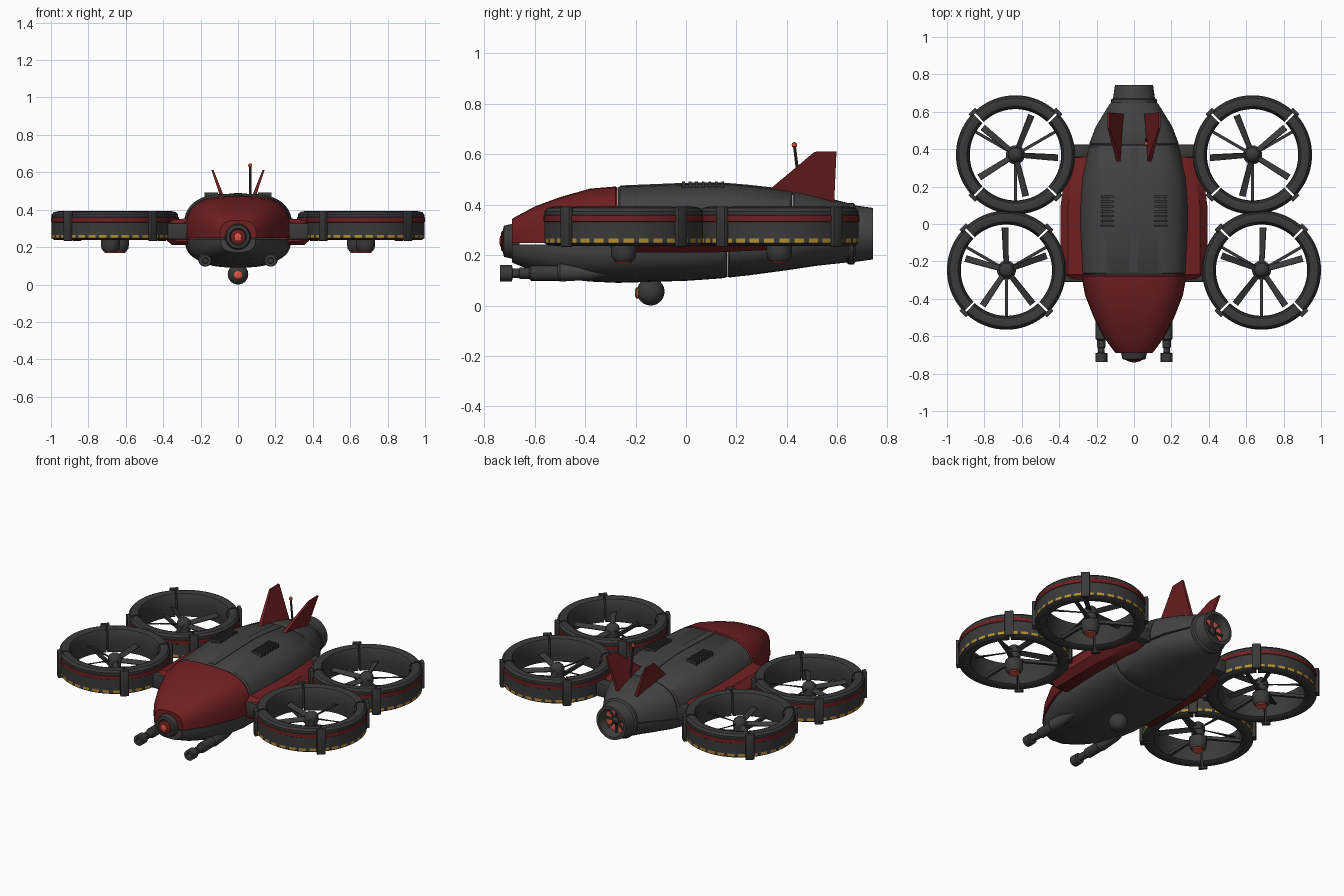
import bpy, bmesh, math
from mathutils import Vector, Matrix

if "Cube" in bpy.data.objects:
    bpy.data.objects.remove(bpy.data.objects["Cube"])

def material(name, rgb):
    m = bpy.data.materials.new(name)
    m.diffuse_color = (*rgb, 1)
    m.use_nodes = True
    m.node_tree.nodes["Principled BSDF"].inputs["Base Color"].default_value = m.diffuse_color
    return m

GREY = material("hull grey", (0.055, 0.055, 0.056))
DARK = material("dark metal", (0.042, 0.042, 0.043))
RED = material("deep red", (0.16, 0.014, 0.016))
YELLOW = material("hazard yellow", (0.45, 0.27, 0.035))
GLOW = material("glow red", (0.75, 0.09, 0.05))

def finish(name, bm, mats, angle=35):
    bmesh.ops.recalc_face_normals(bm, faces=bm.faces)
    me = bpy.data.meshes.new(name)
    bm.to_mesh(me)
    bm.free()
    for m in mats:
        me.materials.append(m)
    ob = bpy.data.objects.new(name, me)
    bpy.context.collection.objects.link(ob)
    bpy.ops.object.select_all(action='DESELECT')
    ob.select_set(True)
    bpy.context.view_layer.objects.active = ob
    bpy.ops.object.shade_smooth_by_angle(angle=math.radians(angle))
    return ob

def loft(name, rings, mats, pick=None):
    """Skin closed loops of points, cap both ends; pick(i, j) gives the material."""
    bm = bmesh.new()
    vs = [[bm.verts.new(p) for p in r] for r in rings]
    n = len(rings[0])
    for i in range(len(rings) - 1):
        for j in range(n):
            k = (j + 1) % n
            f = bm.faces.new((vs[i][j], vs[i][k], vs[i + 1][k], vs[i + 1][j]))
            f.material_index = pick(i, j) if pick else 0
    bm.faces.new(vs[0])
    bm.faces.new(vs[-1])
    return finish(name, bm, mats)

def lathe(name, prof, at, axis, mats, pick=None, n=32):
    """Revolve (radius, height) pairs about the y or z axis."""
    rings = []
    for r, t in prof:
        ring = []
        for k in range(n):
            a = 2 * math.pi * k / n
            c, s = r * math.cos(a), r * math.sin(a)
            ring.append(Vector(at) + Vector((c, s, t) if axis == 'z' else (c, t, s)))
        rings.append(ring)
    return loft(name, rings, mats, pick)

def box(name, at, size, mat, bevel=0.0, turn=0.0):
    bm = bmesh.new()
    bmesh.ops.create_cube(bm, size=1)
    bmesh.ops.scale(bm, vec=size, verts=bm.verts)
    if bevel:
        bmesh.ops.bevel(bm, geom=bm.edges[:], offset=bevel, segments=2, profile=0.5, affect='EDGES')
    bmesh.ops.transform(bm, matrix=Matrix.Translation(at) @ Matrix.Rotation(turn, 4, 'Z'), verts=bm.verts)
    return finish(name, bm, [mat])

# Hull stations: y, half width, top z, bottom z
ST = [(-0.69, 0.10, 0.345, 0.17), (-0.60, 0.165, 0.393, 0.135), (-0.50, 0.215, 0.43, 0.108),
      (-0.38, 0.262, 0.464, 0.095), (-0.27, 0.282, 0.473, 0.09), (0.0, 0.294, 0.484, 0.098),
      (0.13, 0.291, 0.486, 0.107), (0.25, 0.28, 0.476, 0.12), (0.40, 0.25, 0.46, 0.14),
      (0.52, 0.205, 0.437, 0.158), (0.65, 0.125, 0.405, 0.172)]

def station(y):
    for a, b in zip(ST, ST[1:]):
        if y <= b[0] + 1e-6:
            t = (y - a[0]) / (b[0] - a[0])
            return [p + (q - p) * t for p, q in zip(a, b)][1:]
    return list(ST[-1][1:])

def half_section(y, upper, scale):
    w, zt, zb = station(y)
    tail = min(1, max(0, (y - 0.3) / 0.35))
    seam = 0.245 + 0.04 * tail
    e = 2 / ((3.2 if upper else 2.6) * (1 - tail) + 2.1 * tail)
    h = (zt - seam - 0.003) if upper else (zb - seam + 0.003)
    base = seam + (0.003 if upper else -0.003)
    w *= scale * (1 if upper else 0.965)
    pts = []
    for k in range(25):
        a = math.pi * k / 24
        c, s = math.cos(a), abs(math.sin(a))
        pts.append((math.copysign(abs(c) ** e, c) * w, y, base + h * scale * s ** e))
    return pts

def hull(name, y0, y1, upper, mat):
    ys = [y0, y0 + 0.008] + [s[0] for s in ST if y0 + 0.02 < s[0] < y1 - 0.02] + [y1 - 0.008, y1]
    rings = [half_section(y, upper, 0.975 if y in (y0, y1) else 1) for y in ys]
    loft(name, rings, [mat])

hull("nose_cowl", -0.69, -0.272, True, RED)
hull("upper_hull", -0.27, 0.42, True, GREY)
hull("upper_tail", 0.422, 0.65, True, GREY)
hull("lower_hull_front", -0.69, 0.162, False, GREY)
hull("lower_hull_rear", 0.164, 0.65, False, GREY)

# Raised spine strip
loft("spine_strip", [[(x, y, station(y)[1] + d) for x, d in
     ((-0.022, -0.01), (0.022, -0.01), (0.022, 0.003), (-0.022, 0.003))]
     for y in (-0.26, 0.0, 0.13, 0.25, 0.41)], [GREY])

# Tail nozzle with glowing turbine
lathe("tail_nozzle", [(0.10, 0.62), (0.122, 0.645), (0.122, 0.665), (0.112, 0.672), (0.102, 0.742),
      (0.085, 0.742), (0.078, 0.70), (0.076, 0.68)], (0, 0, 0.285), 'y', [GREY, GLOW])
lathe("turbine_glow", [(0.077, 0.676), (0.077, 0.684)], (0, 0, 0.285), 'y', [GLOW])
for k in range(4):
    a = math.pi * k / 4
    d, n = Vector((math.cos(a), 0, math.sin(a))), Vector((-math.sin(a), 0, math.cos(a)))
    c = Vector((0, 0, 0.285))
    loft("turbine_vane", [[c + d * u * 0.076 + n * v * 0.006 + Vector((0, y, 0))
         for u, v in ((-1, -1), (1, -1), (1, 1), (-1, 1))] for y in (0.68, 0.695)], [DARK])
lathe("turbine_hub", [(0.022, 0.68), (0.022, 0.70), (0.008, 0.712)], (0, 0, 0.285), 'y', [DARK], n=16)

# Nose sensor eye
lathe("nose_sensor", [(0.075, -0.66), (0.068, -0.695), (0.062, -0.722), (0.046, -0.726), (0.04, -0.715)],
      (0, 0, 0.255), 'y', [DARK])
lathe("nose_lens_ring", [(0.04, -0.71), (0.04, -0.73), (0.032, -0.734)], (0, 0, 0.255), 'y', [RED])
lathe("nose_lens", [(0.022, -0.73), (0.02, -0.737), (0.008, -0.74)], (0, 0, 0.255), 'y', [GLOW], n=20)

# Belly camera ball
lathe("camera_ball", [(max(0.002, 0.055 * math.cos(math.radians(a))), 0.055 * math.sin(math.radians(a)))
      for a in range(-90, 91, 15)], (0, -0.14, 0.055), 'z', [DARK], n=24)
lathe("camera_mount", [(0.03, 0.085), (0.04, 0.115)], (0, -0.14, 0), 'z', [DARK], n=20)
lathe("camera_lens", [(0.022, 0.0), (0.022, -0.012), (0.012, -0.018)], (0, -0.185, 0.05), 'y', [GLOW], n=16)

# Antenna
loft("antenna_mast", [[(0.065 + 0.006 * math.cos(a), y + 0.006 * math.sin(a), z) for a in
     (math.radians(45 * k) for k in range(8))] for y, z in ((0.455, 0.43), (0.43, 0.635))], [DARK])
lathe("antenna_tip", [(0.003, -0.011), (0.009, -0.007), (0.011, 0), (0.009, 0.007), (0.003, 0.011)],
      (0.065, 0.43, 0.637), 'z', [GLOW], n=12)

for s in (-1, 1):
    # Tail fins leaning outward
    prof = [(0.325, 0.455), (0.51, 0.61), (0.597, 0.612), (0.588, 0.41)]
    loft("tail_fin", [[(s * (0.085 + (z - 0.47) * 0.36 + t * (1 if z < 0.5 else 0.5)), y, z) for y, z in prof]
         for t in (-0.011, 0.011)], [RED])
    # Top vents
    box("vent_plate", (s * 0.143, 0.068, 0.474), (0.05, 0.17, 0.012), DARK)
    for k in range(7):
        box("vent_slat", (s * 0.143, -0.01 + k * 0.026, 0.48), (0.07, 0.011, 0.026), DARK)
    # Guns under the nose
    lathe("gun_fairing", [(0.01, -0.28), (0.03, -0.38), (0.037, -0.5), (0.03, -0.51)],
          (s * 0.175, 0, 0.132), 'y', [GREY], n=20)
    lathe("gun", [(0.03, -0.48), (0.03, -0.615), (0.022, -0.622), (0.022, -0.66), (0.018, -0.662),
          (0.018, -0.688), (0.032, -0.69), (0.032, -0.738), (0.016, -0.738), (0.014, -0.70)],
          (s * 0.175, 0, 0.128), 'y', [DARK], n=16)
    # Red side pods, tapered and chamfered
    rings = []
    for y, xo, g in ((-0.30, 0.365, 0.02), (-0.27, 0.392, 0), (0.10, 0.392, 0), (0.32, 0.362, 0.01), (0.38, 0.325, 0.03)):
        rings.append([(s * x, y, z) for x, z in ((0.22, 0.21 + g), (xo - 0.04, 0.21 + g), (xo, 0.245 + g / 2),
                     (xo, 0.30 - g / 2), (xo - 0.04, 0.345 - g), (0.22, 0.36 - g))])
    loft("side_pod", rings, [RED])
    # Arms to the ducts
    box("rear_arm", (s * 0.285, 0.39, 0.29), (0.13, 0.07, 0.085), DARK, 0.01)
    box("front_arm", (s * 0.325, -0.285, 0.285), (0.13, 0.05, 0.09), DARK, 0.01)

# Duct cross-section: radius, z
DUCT = [(0.30, 0.238), (0.315, 0.248), (0.315, 0.266), (0.315, 0.332), (0.318, 0.334), (0.318, 0.357),
        (0.314, 0.36), (0.314, 0.374), (0.303, 0.387), (0.28, 0.392), (0.258, 0.384), (0.247, 0.362),
        (0.244, 0.30), (0.249, 0.246), (0.265, 0.237)]

def duct_material(i, j):
    if j == 4:
        return 1
    return 2 if j == 1 and i % 3 < 2 else 0

def spoke(name, cx, cy, ang, r0, r1, w0, w1, thick, z, pitch, mat):
    """Flat bar or pitched blade running outward from a rotor centre."""
    d, t = Vector((math.cos(ang), math.sin(ang), 0)), Vector((-math.sin(ang), math.cos(ang), 0))
    rings = []
    for r, w, p in ((r0, w0, pitch), ((r0 + r1) / 2, (w0 + w1) / 2, pitch * 0.75), (r1, w1, pitch * 0.5)):
        u = t * math.cos(p) + Vector((0, 0, math.sin(p)))
        n = u.cross(d)
        c = Vector((cx, cy, z)) + d * r
        rings.append([c + u * a * w / 2 + n * b * thick / 2 for a, b in ((-1, -1), (1, -1), (1, 1), (-1, 1))])
    loft(name, rings, [mat])

for s in (-1, 1):
    for label, x, cy, start in (("front", 0.682, -0.247, 92), ("rear", 0.634, 0.37, 68)):
        cx = s * x
        for q in range(4):
            # Duct quarter with narrow gaps at the clamps
            a0 = math.radians(45 + 90 * q + 1.1)
            step = math.radians(90 - 2.2) / 24
            loft(label + "_duct", [[(cx + r * math.cos(a0 + i * step), cy + r * math.sin(a0 + i * step), z)
                 for r, z in DUCT] for i in range(25)], [DARK, RED, YELLOW], duct_material)
            a = math.radians(45 + 90 * q)
            box(label + "_duct_clamp", (cx + 0.32 * math.cos(a), cy + 0.32 * math.sin(a), 0.313),
                (0.022, 0.05, 0.16), DARK, 0.004, a)
        # Motor pod, glow ring and spinner
        lathe(label + "_motor", [(0.02, 0.174), (0.036, 0.176), (0.048, 0.192), (0.051, 0.215), (0.051, 0.25),
              (0.036, 0.262), (0.036, 0.30)], (cx, cy, 0), 'z', [DARK], n=24)
        lathe(label + "_motor_light", [(0.03, 0.168), (0.033, 0.171), (0.033, 0.18)], (cx, cy, 0), 'z', [GLOW], n=20)
        lathe(label + "_spinner", [(0.04, 0.295), (0.04, 0.322), (0.034, 0.338), (0.02, 0.35), (0.003, 0.354)],
              (cx, cy, 0), 'z', [DARK], n=24)
        for k in range(5):
            ang = math.radians(start + 72 * k)
            ang = ang if s < 0 else math.pi - ang
            spoke(label + "_blade", cx, cy, ang, 0.03, 0.228, 0.03, 0.036, 0.006, 0.312, -s * 0.6, DARK)
        for k in range(3):
            ang = math.radians(30 + 120 * k)
            ang = ang if s < 0 else math.pi - ang
            spoke(label + "_strut", cx, cy, ang, 0.03, 0.25, 0.016, 0.016, 0.02, 0.258, 0, DARK)
